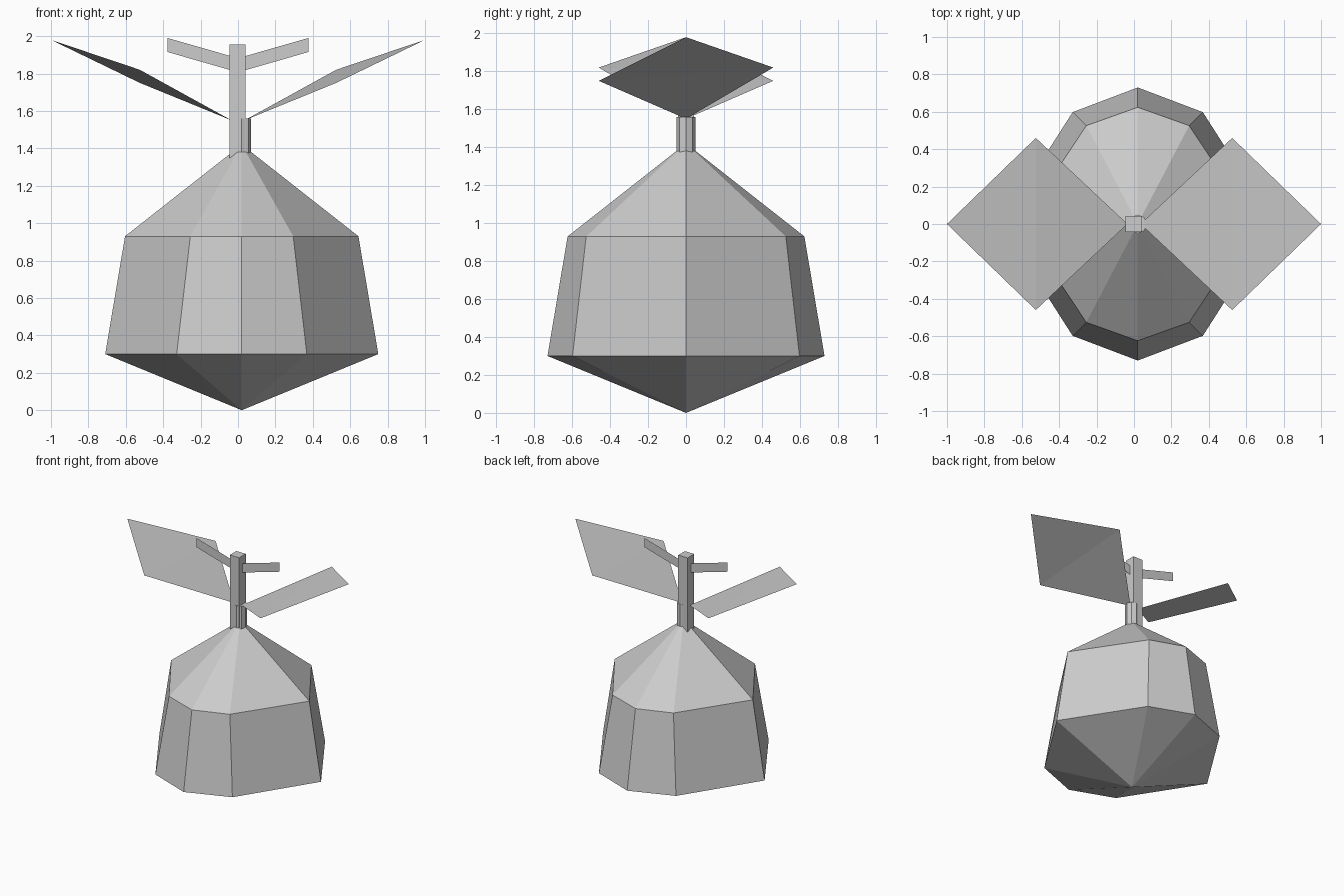
import bpy, bmesh, math

if "Cube" in bpy.data.objects:
    bpy.data.objects.remove(bpy.data.objects["Cube"])

grey = bpy.data.materials.new("light grey")
grey.diffuse_color = (0.604, 0.604, 0.604, 1)
grey.use_nodes = True
grey.node_tree.nodes["Principled BSDF"].inputs["Base Color"].default_value = grey.diffuse_color


def finish(name, bm, closed=True):
    if closed:
        bmesh.ops.recalc_face_normals(bm, faces=bm.faces[:])
    me = bpy.data.meshes.new(name)
    bm.to_mesh(me)
    bm.free()
    me.materials.append(grey)
    ob = bpy.data.objects.new(name, me)
    bpy.context.collection.objects.link(ob)
    return ob


def sheet(name, pts, faces):
    bm = bmesh.new()
    vs = [bm.verts.new(p) for p in pts]
    for f in faces:
        bm.faces.new([vs[i] for i in f])
    return finish(name, bm, closed=False)


CX = 0.02  # the body axis sits slightly right of centre


# Faceted body: two uneven octagon rings between a bottom and a top point
def ring(bm, z, r, dx, dy):
    pts = [(r, 0), (dx, dy), (0, r), (-dx, dy),
           (-r, 0), (-dx, -dy), (0, -r), (dx, -dy)]
    return [bm.verts.new((CX + x, y, z)) for x, y in pts]


bm = bmesh.new()
low = ring(bm, 0.30, 0.73, 0.348, 0.598)
high = ring(bm, 0.93, 0.624, 0.275, 0.526)
bottom = bm.verts.new((CX, 0, 0))
top = bm.verts.new((CX, 0, 1.42))
for i in range(8):
    j = (i + 1) % 8
    bm.faces.new((bottom, low[j], low[i]))
    bm.faces.new((low[i], low[j], high[j], high[i]))
    bm.faces.new((high[i], high[j], top))
finish("body", bm)

# Square stem
bm = bmesh.new()
bmesh.ops.create_cube(bm, size=1)
for v in bm.verts:
    v.co = (v.co.x * 0.085 - 0.002, v.co.y * 0.085, 1.645 + v.co.z * 0.62)
finish("stem", bm)

# Short round core, poking slightly out of the stem
bm = bmesh.new()
bmesh.ops.create_cone(bm, cap_ends=True, segments=8, radius1=0.05,
                      radius2=0.05, depth=0.26)
bmesh.ops.translate(bm, verts=bm.verts[:], vec=(CX, 0, 1.43))
finish("stem_core", bm)

# Big diamond leaves and small upright leaves, repeated by a half turn
for side, s in (("right", 1), ("left", -1)):
    sheet(side + "_leaf",
          [(s * 0.035, 0, 1.55), (s * 0.525, -s * 0.46, 1.75),
           (s * 1.0, 0, 1.98), (s * 0.525, s * 0.46, 1.82)],
          [(0, 1, 3), (1, 2, 3)])
    sheet(side + "_small_leaf",
          [(0, 0, 1.807), (s * 0.377, 0, 1.915),
           (s * 0.377, 0, 1.99), (0, 0, 1.882)],
          [(0, 1, 2, 3)])
